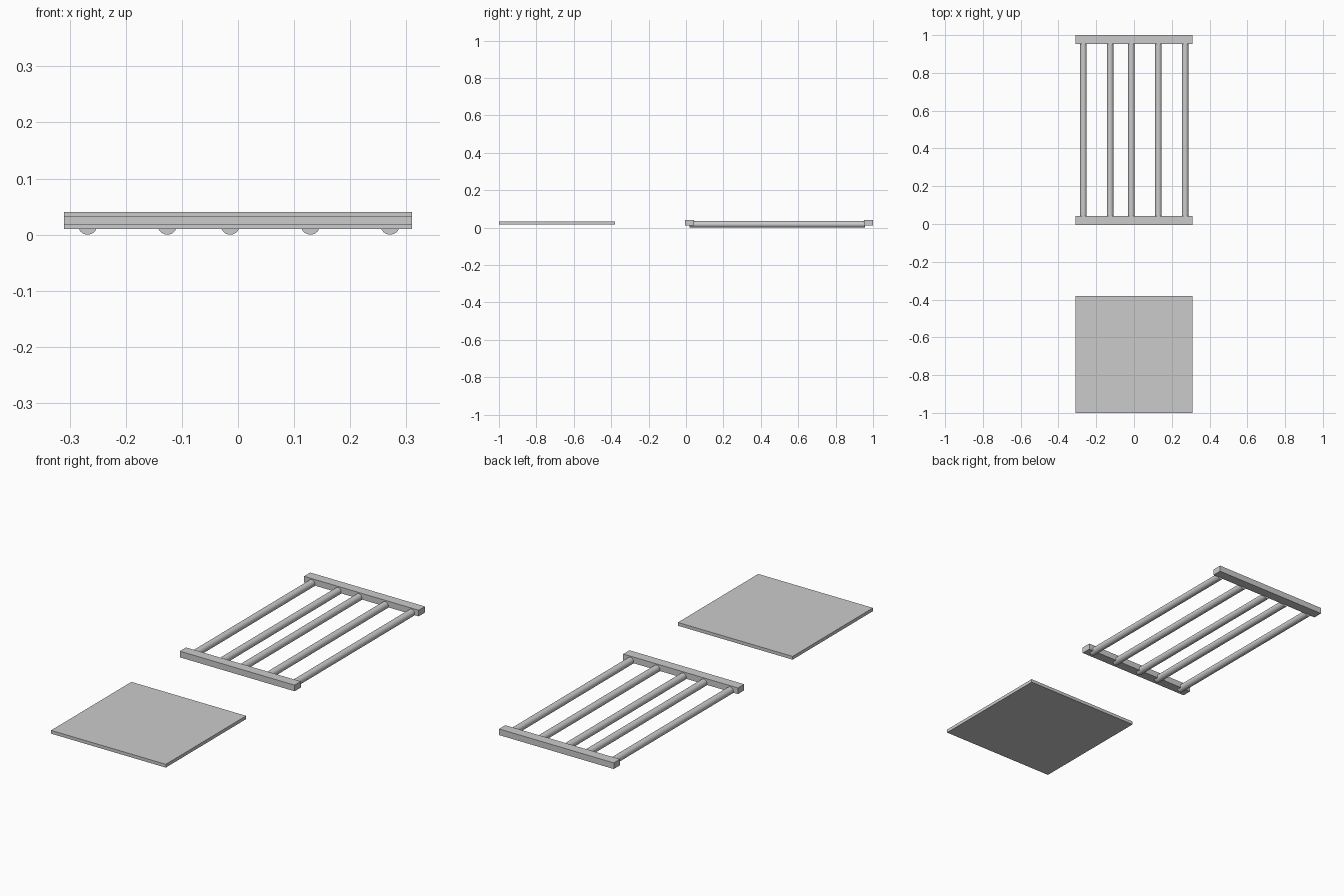
import bpy
from math import pi

if "Cube" in bpy.data.objects:
    bpy.data.objects.remove(bpy.data.objects["Cube"])


def box(name, lo, hi):
    centre = [(a + b) / 2 for a, b in zip(lo, hi)]
    bpy.ops.mesh.primitive_cube_add(size=1, location=centre)
    ob = bpy.context.object
    ob.name = name
    ob.scale = [b - a for a, b in zip(lo, hi)]
    bpy.ops.object.transform_apply(location=False, rotation=False, scale=True)
    return ob


HALF_W = 0.31

# Flat square panel
box("panel", (-HALF_W, -1.0, 0.017), (HALF_W, -0.38, 0.033))

# End rails of the barred frame
box("front_rail", (-HALF_W, -0.006, 0.01), (HALF_W, 0.042, 0.04))
box("back_rail", (-HALF_W, 0.952, 0.01), (HALF_W, 1.0, 0.04))

# Unevenly spaced round bars, sitting slightly below the rails
R, Y0, Y1 = 0.0172, 0.018, 0.956
for i, x in enumerate((-0.268, -0.126, -0.014, 0.129, 0.271)):
    bpy.ops.mesh.primitive_cylinder_add(vertices=32, radius=R, depth=Y1 - Y0,
                                        location=(x, (Y0 + Y1) / 2, R),
                                        rotation=(pi / 2, 0, 0))
    bpy.context.object.name = f"bar_{i + 1}"
    bpy.ops.object.shade_smooth_by_angle()
